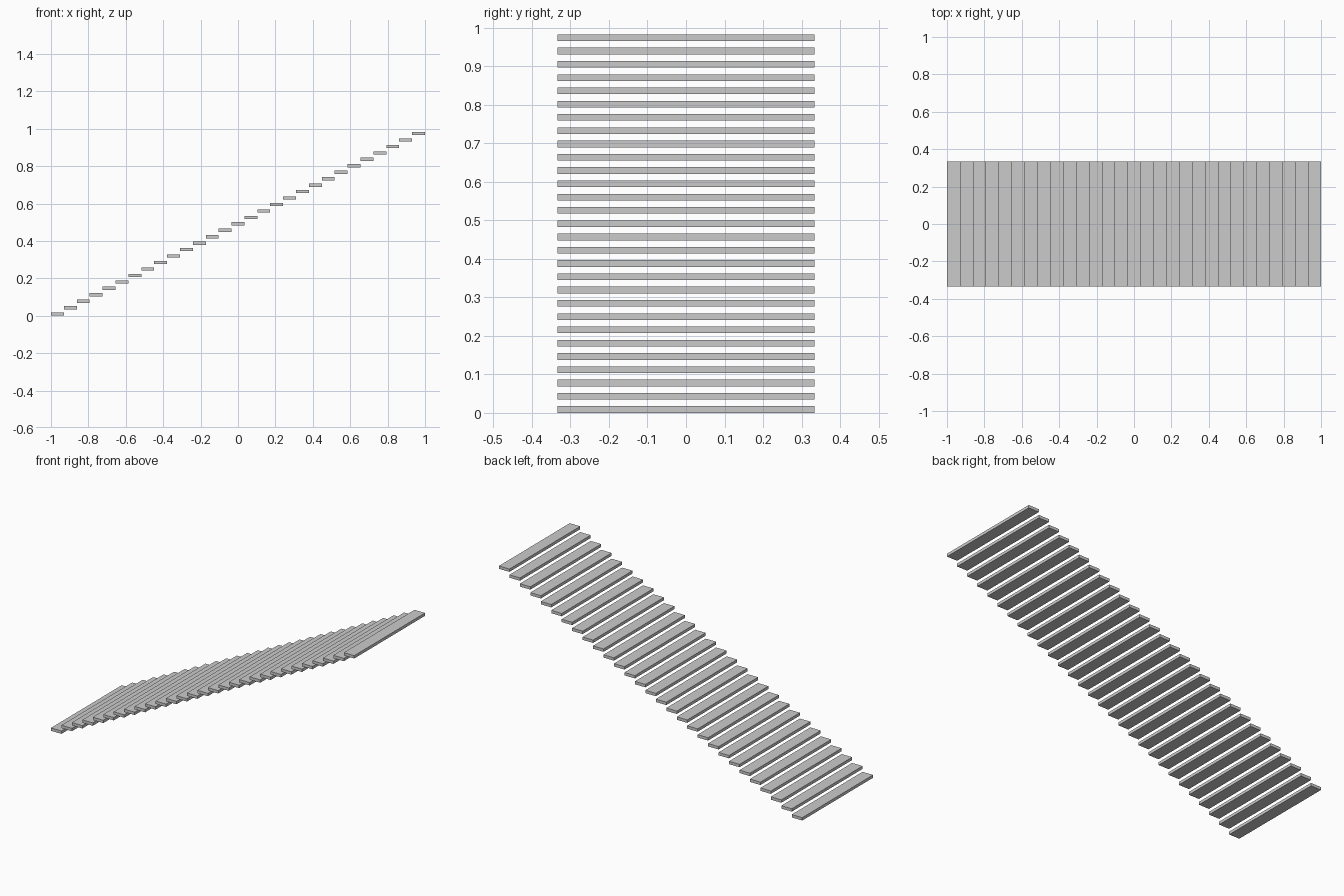
import bpy

cube = bpy.data.objects.get("Cube")
if cube:
    bpy.data.objects.remove(cube, do_unlink=True)

COUNT = 29
RUN = 2 / COUNT          # tread depth, each starts where the last ends
RISE = RUN / 2           # height gained per step
THICK = RISE / 2         # tread thickness
WIDTH = 2 / 3

# Plain grey material
grey = bpy.data.materials.new("plain_grey")
grey.use_nodes = True
colour = (0.6, 0.6, 0.6, 1)
grey.diffuse_color = colour
grey.node_tree.nodes["Principled BSDF"].inputs["Base Color"].default_value = colour


def add_tread(index):
    """One floating stair slab, climbing towards +x."""
    x = -1 + RUN * (index + 0.5)
    z = RISE * index + THICK / 2
    bpy.ops.mesh.primitive_cube_add(size=1, location=(x, 0, z))
    tread = bpy.context.object
    tread.name = f"stair_tread_{index + 1:02d}"
    tread.scale = (RUN, WIDTH, THICK)
    bpy.ops.object.transform_apply(location=False, rotation=False, scale=True)
    tread.data.materials.append(grey)


# Flight of stairs
for i in range(COUNT):
    add_tread(i)
